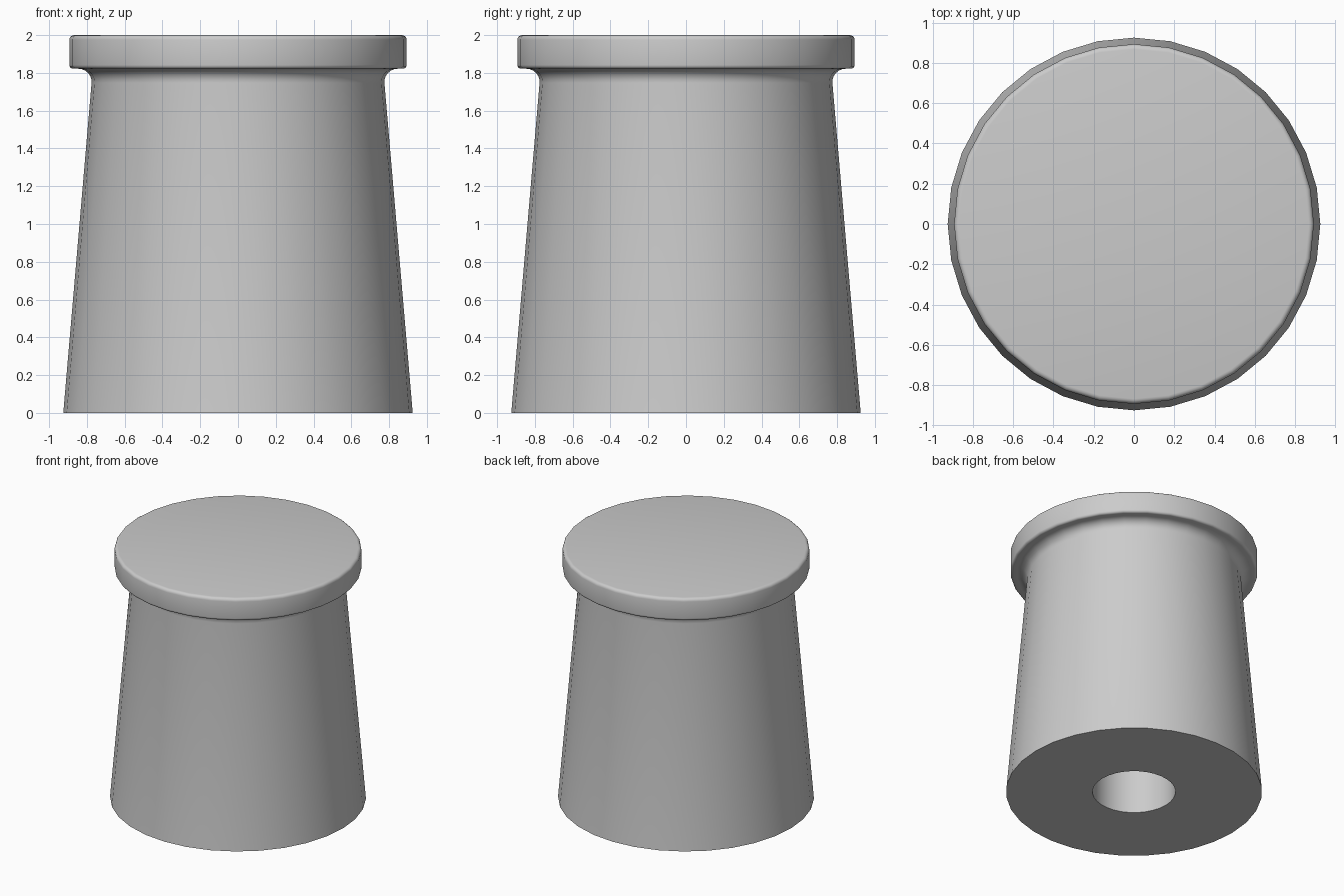
import bpy, bmesh, math

cube = bpy.data.objects.get("Cube")
if cube:
    bpy.data.objects.remove(cube, do_unlink=True)

SIDES = 32

grey = bpy.data.materials.new("light grey")
grey.use_nodes = True
colour = (0.6, 0.6, 0.6, 1)
grey.diffuse_color = colour
grey.node_tree.nodes["Principled BSDF"].inputs["Base Color"].default_value = colour


def arc(cx, cz, r, start, end, steps=4):
    """Points on a profile arc, angles in degrees."""
    angles = [math.radians(start + (end - start) * i / steps) for i in range(steps + 1)]
    return [(cx + r * math.cos(a), cz + r * math.sin(a)) for a in angles]


def lathe(name, profile):
    """Turn a (radius, height) profile about the z axis."""
    bm = bmesh.new()
    verts = [bm.verts.new((r, 0, z)) for r, z in profile]
    edges = [bm.edges.new(pair) for pair in zip(verts, verts[1:])]
    bmesh.ops.spin(bm, geom=verts + edges, cent=(0, 0, 0), axis=(0, 0, 1),
                   angle=math.tau, steps=SIDES, use_merge=True)
    bmesh.ops.remove_doubles(bm, verts=bm.verts, dist=1e-4)
    bmesh.ops.recalc_face_normals(bm, faces=bm.faces)
    mesh = bpy.data.meshes.new(name)
    bm.to_mesh(mesh)
    bm.free()
    mesh.materials.append(grey)
    obj = bpy.data.objects.new(name, mesh)
    bpy.context.collection.objects.link(obj)
    bpy.ops.object.select_all(action='DESELECT')
    obj.select_set(True)
    bpy.context.view_layer.objects.active = obj
    bpy.ops.object.shade_smooth_by_angle(angle=math.radians(35))
    return obj


# Flat cap with rounded rims, concave neck, tapered body and blind bottom hole
profile = [(0, 2)]
profile += arc(0.868, 1.975, 0.025, 90, 0)
profile += arc(0.873, 1.842, 0.02, 0, -90)
profile += arc(0.845, 1.752, 0.07, 90, 184, 6)
profile += [(0.925, 0), (0.3, 0), (0.3, 1), (0, 1)]
lathe("tapered_foot", profile)
